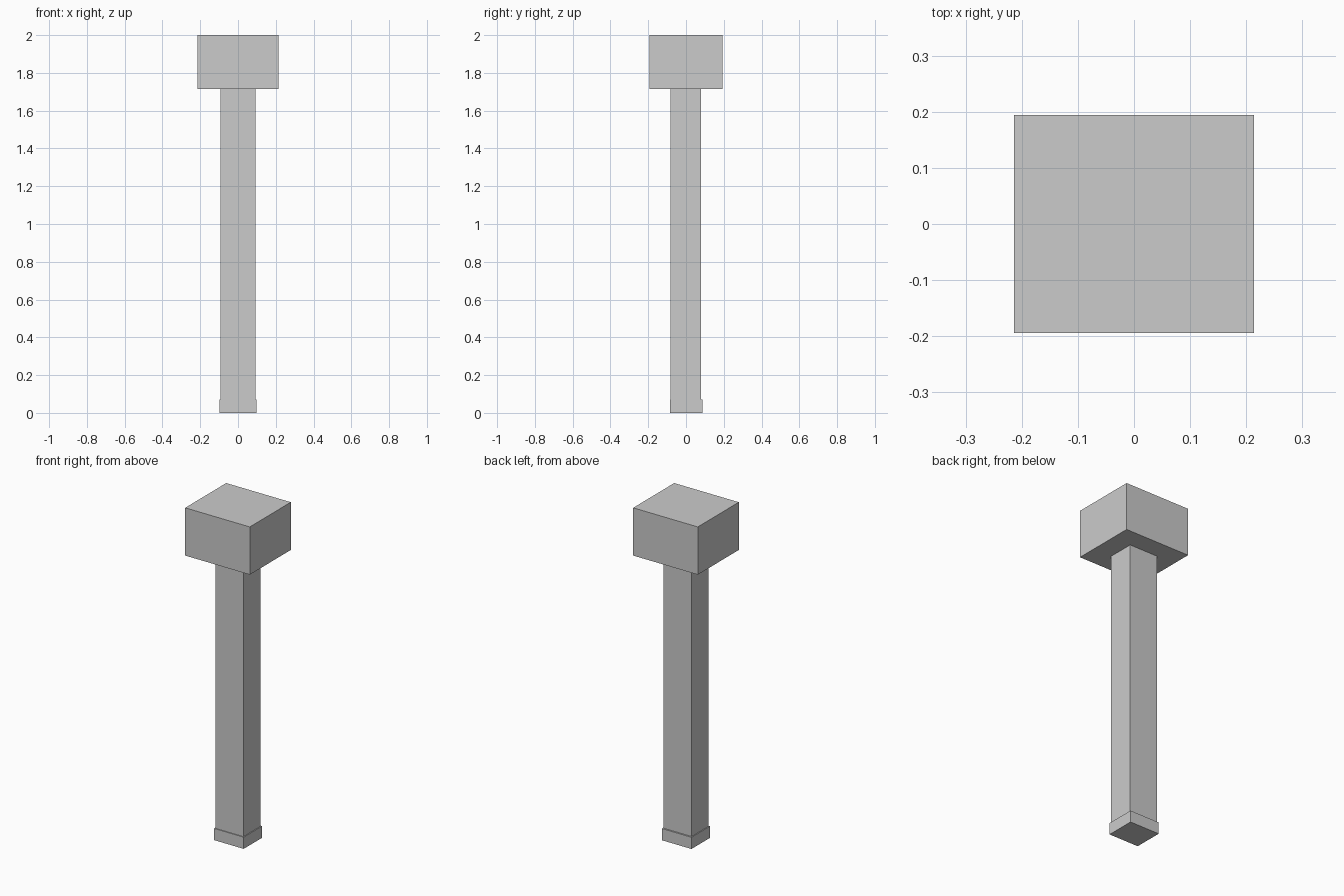
import bpy
import bmesh

if "Cube" in bpy.data.objects:
    bpy.data.objects.remove(bpy.data.objects["Cube"])


def box(name, x, y, z):
    """Axis-aligned box from (min, max) ranges."""
    bm = bmesh.new()
    bmesh.ops.create_cube(bm, size=1)
    for v in bm.verts:
        v.co = [r[0] if c < 0 else r[1] for c, r in zip(v.co, (x, y, z))]
    mesh = bpy.data.meshes.new(name)
    bm.to_mesh(mesh)
    bm.free()
    obj = bpy.data.objects.new(name, mesh)
    bpy.context.collection.objects.link(obj)
    return obj


# Heavy head block
box("hammer_head", (-0.214, 0.214), (-0.194, 0.194), (1.714, 2.0))
# Long rectangular handle
box("handle", (-0.093, 0.093), (-0.081, 0.079), (0.07, 1.714))
# Slightly wider end cap
box("end_cap", (-0.098, 0.098), (-0.086, 0.088), (0.0, 0.07))
